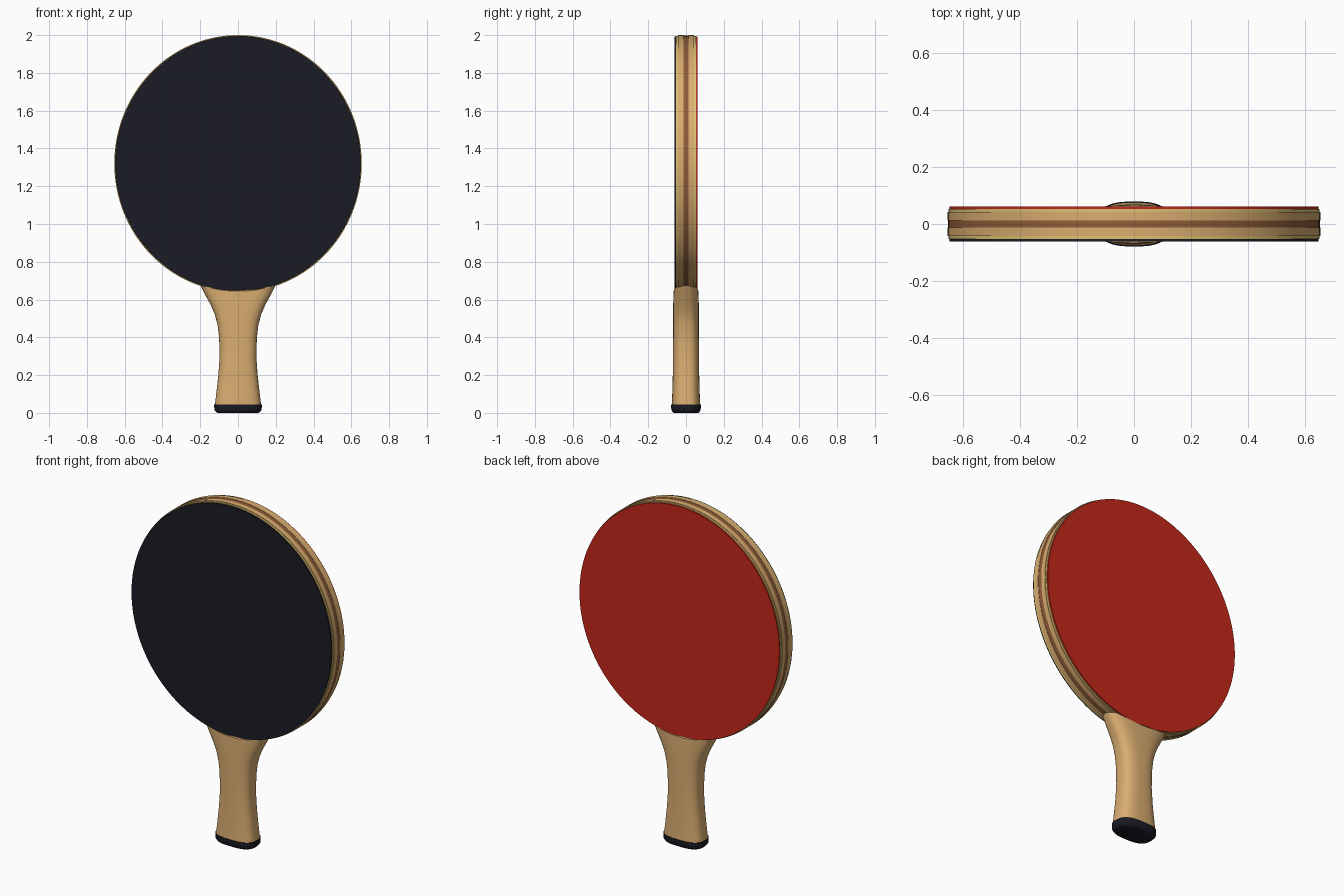
import bpy, bmesh, math

cube = bpy.data.objects.get("Cube")
if cube:
    bpy.data.objects.remove(cube)


def material(name, r, g, b):
    m = bpy.data.materials.new(name)
    m.use_nodes = True
    m.diffuse_color = (r, g, b, 1)
    bsdf = next(n for n in m.node_tree.nodes if n.type == 'BSDF_PRINCIPLED')
    bsdf.inputs["Base Color"].default_value = (r, g, b, 1)
    return m


BLACK = material("black rubber", 0.011, 0.011, 0.019)
RED = material("red rubber", 0.56, 0.021, 0.011)
WOOD = material("light wood", 0.70, 0.42, 0.165)
CORE = material("dark wood", 0.29, 0.11, 0.04)
SPONGE = material("yellow sponge", 0.74, 0.54, 0.16)

HALF_X, HALF_Z, MID_Z = 0.655, 0.68, 1.32
SIDES = 128


def loft(name, rings, mat):
    """Skin a list of closed rings, cap both ends and shade smooth."""
    bm = bmesh.new()
    rows = [[bm.verts.new(p) for p in ring] for ring in rings]
    for a, b in zip(rows, rows[1:]):
        for i in range(len(a)):
            j = (i + 1) % len(a)
            bm.faces.new((a[i], a[j], b[j], b[i]))
    bm.faces.new(rows[0])
    bm.faces.new(rows[-1])
    bmesh.ops.recalc_face_normals(bm, faces=bm.faces)
    mesh = bpy.data.meshes.new(name)
    bm.to_mesh(mesh)
    bm.free()
    mesh.materials.append(mat)
    obj = bpy.data.objects.new(name, mesh)
    bpy.context.collection.objects.link(obj)
    bpy.ops.object.select_all(action='DESELECT')
    obj.select_set(True)
    bpy.context.view_layer.objects.active = obj
    bpy.ops.object.shade_smooth_by_angle(angle=math.radians(35))


def oval(y, scale):
    angles = [2 * math.pi * i / SIDES for i in range(SIDES)]
    return [(HALF_X * scale * math.cos(a), y, MID_Z + HALF_Z * scale * math.sin(a))
            for a in angles]


def layer(name, y0, y1, scale, mat):
    loft(name, [oval(y0, scale), oval(y1, scale)], mat)


# Blade: dark core between two light plies, then sponge and rubber, each stepped in a little
layer("core_ply", -0.013, 0.013, 0.997, CORE)
for side, word, rubber in ((-1, "front", BLACK), (1, "back", RED)):
    layer(word + "_ply", side * 0.013, side * 0.042, 1, WOOD)
    layer(word + "_sponge", side * 0.042, side * 0.053, 0.995, SPONGE)
    layer(word + "_rubber", side * 0.053, side * 0.061, 0.991, rubber)


def rounded(half_w, half_d, power=2.8, sides=64):
    """Superellipse cross-section."""
    pts = []
    for i in range(sides):
        a = 2 * math.pi * i / sides
        c, s = math.cos(a), math.sin(a)
        pts.append((math.copysign(half_w * abs(c) ** (2 / power), c),
                    math.copysign(half_d * abs(s) ** (2 / power), s)))
    return pts


def blade_bottom(x):
    return MID_Z - HALF_Z * math.sqrt(1 - (x / HALF_X) ** 2)


# Handle: flared profile whose top follows the blade rim (height, half width, half depth)
CAP_TOP = 0.045
PROFILE = [(0.045, 0.122, 0.075), (0.12, 0.113, 0.072), (0.2, 0.104, 0.07),
           (0.3, 0.097, 0.069), (0.4, 0.1, 0.068), (0.47, 0.108, 0.068),
           (0.53, 0.123, 0.068), (0.58, 0.145, 0.068), (0.63, 0.175, 0.067),
           (0.672, 0.2, 0.066)]
TOP = PROFILE[-1][0]
rings = []
for z, w, d in PROFILE:
    t = max(0, (z - 0.4) / (TOP - 0.4))
    rings.append([(x, y, z + t * (blade_bottom(x) + 0.004 - TOP)) for x, y in rounded(w, d)])
loft("handle", rings, WOOD)

# End cap with a softened lower rim
CAP = [(0, 0.108, 0.064), (0.004, 0.116, 0.071), (0.014, 0.124, 0.077),
       (0.03, 0.126, 0.079), (CAP_TOP, 0.126, 0.079)]
loft("end_cap", [[(x, y, z) for x, y in rounded(w, d)] for z, w, d in CAP], BLACK)
